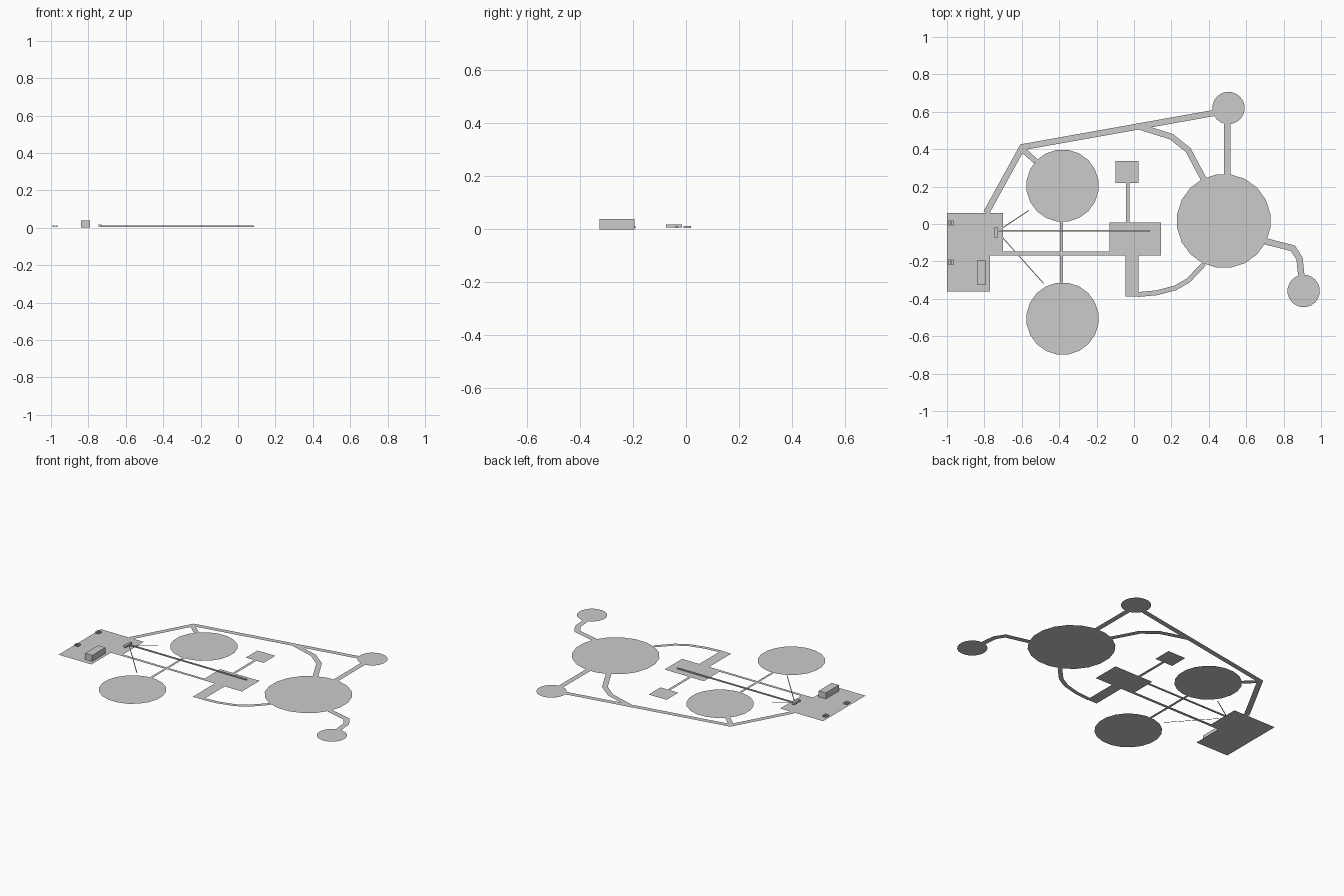
import bpy, math
from mathutils import Vector

if "Cube" in bpy.data.objects:
    bpy.data.objects.remove(bpy.data.objects["Cube"])


def mesh(name, verts, faces):
    me = bpy.data.meshes.new(name)
    me.from_pydata(verts, [], faces)
    me.update()
    ob = bpy.data.objects.new(name, me)
    bpy.context.collection.objects.link(ob)
    return ob


def plate(name, pts):
    # flat outline, counter-clockwise
    return mesh(name, [(x, y, 0) for x, y in pts], [list(range(len(pts)))])


def disc(name, x, y, r, n=20):
    a = [2 * math.pi * (i + 0.5) / n for i in range(n)]
    return plate(name, [(x + r * math.cos(t), y + r * math.sin(t)) for t in a])


def path(name, pts, w):
    # flat mitred strip along a centre line
    p = [Vector(q) for q in pts]
    verts = []
    for i, q in enumerate(p):
        d0 = (q - p[i - 1]).normalized() if i else (p[1] - q).normalized()
        d1 = (p[i + 1] - q).normalized() if i < len(p) - 1 else d0
        t = (d0 + d1).normalized()
        n = Vector((-t.y, t.x)) * (w / 2 / max(t.dot(d0), 0.3))
        verts += [(q.x + n.x, q.y + n.y, 0), (q.x - n.x, q.y - n.y, 0)]
    return mesh(name, verts, [(2*i, 2*i+1, 2*i+3, 2*i+2) for i in range(len(p) - 1)])


def box(name, x0, x1, y0, y1, z0, z1):
    v = [(x, y, z) for z in (z0, z1) for x, y in ((x0, y0), (x1, y0), (x1, y1), (x0, y1))]
    f = [(3, 2, 1, 0), (4, 5, 6, 7)] + [(i, (i+1) % 4, (i+1) % 4 + 4, i + 4) for i in range(4)]
    return mesh(name, v, f)


# Main floor areas
plate("entry_floor", [(-1, -0.362), (-0.77, -0.362), (-0.77, -0.168), (-0.70, -0.168),
                      (-0.70, 0.06), (-1, 0.06)])
plate("centre_floor", [(-0.045, -0.387), (0.025, -0.387), (0.025, -0.168), (0.145, -0.168),
                       (0.145, 0.008), (-0.13, 0.008), (-0.13, -0.168), (-0.045, -0.168)])
plate("small_square_floor", [(-0.10, 0.22), (0.025, 0.22), (0.025, 0.337), (-0.10, 0.337)])

# Round areas
for name, x, y, r in (("upper_left_disc", -0.382, 0.205, 0.194),
                      ("lower_left_disc", -0.382, -0.506, 0.194),
                      ("large_disc", 0.48, 0.016, 0.252),
                      ("top_disc", 0.505, 0.62, 0.087),
                      ("lower_right_disc", 0.907, -0.358, 0.087)):
    disc(name, x, y, r)

# Connecting paths
for name, w, pts in (
    ("outer_path", 0.033, [(-0.79, 0.06), (-0.597, 0.411), (0.425, 0.593)]),
    ("outer_branch", 0.03, [(-0.592, 0.395), (-0.525, 0.335)]),
    ("upper_curve", 0.032, [(0.02, 0.523), (0.20, 0.467), (0.29, 0.395), (0.375, 0.235)]),
    ("top_link", 0.034, [(0.498, 0.54), (0.498, 0.26)]),
    ("side_curve", 0.034, [(0.705, -0.093), (0.85, -0.13), (0.885, -0.185), (0.895, -0.28)]),
    ("lower_curve", 0.026, [(0.02, -0.377), (0.12, -0.368), (0.22, -0.342), (0.29, -0.302), (0.375, -0.213)]),
    ("main_corridor", 0.02, [(-0.70, -0.158), (-0.13, -0.158)]),
    ("square_link", 0.018, [(-0.034, 0.22), (-0.034, 0.008)]),
    ("disc_link", 0.016, [(-0.388, 0.014), (-0.388, -0.314)]),
):
    path(name, pts, w)

# Raised details on the entry floor
box("counter_block", -0.84, -0.79, -0.326, -0.195, 0, 0.038)
box("junction_block", -0.746, -0.73, -0.075, -0.015, 0.006, 0.018)
for i, y in enumerate((0.005, -0.205)):
    for j, x in enumerate((-0.986, -0.970)):
        box(f"post_{i}_{j}", x - 0.005, x + 0.005, y - 0.014, y + 0.014, 0.004, 0.013)

# Long rail and two thin guide lines
box("long_rail", -0.735, 0.085, -0.039, -0.031, 0.005, 0.012)
for name, end in (("upper_guide", (-0.563, 0.072)), ("lower_guide", (-0.483, -0.318))):
    path(name, [(-0.732, -0.04), end], 0.005).location.z = 0.006
